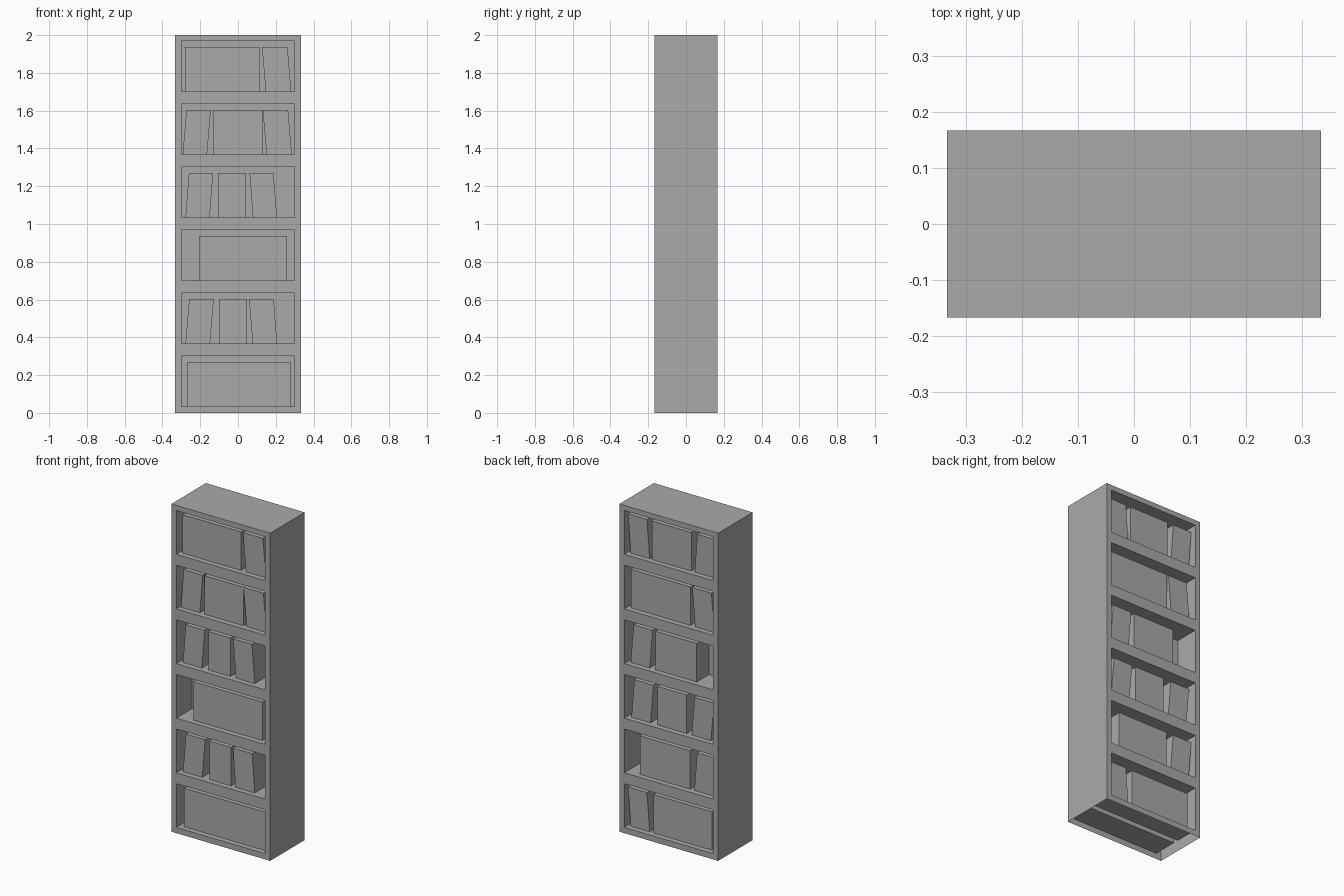
import bpy
import bmesh
from mathutils import Vector

cube = bpy.data.objects.get("Cube")
if cube:
    bpy.data.objects.remove(cube, do_unlink=True)

WIDTH, DEPTH, HEIGHT = 0.667, 0.333, 2.0
ROWS = 6
PITCH = HEIGHT / ROWS
FLOOR, CEILING = 0.035, 0.302    # niche limits within each row
NICHE = 0.30                     # niche half width
BACK = 0.0167                    # half the gap between the niches
BOOK_H, SETBACK = 0.235, 0.033

grey = bpy.data.materials.new("plain grey")
grey.use_nodes = True
colour = (0.4, 0.4, 0.4, 1.0)
grey.diffuse_color = colour
grey.node_tree.nodes["Principled BSDF"].inputs["Base Color"].default_value = colour


def add_object(name, bm):
    mesh = bpy.data.meshes.new(name)
    bm.to_mesh(mesh)
    bm.free()
    mesh.materials.append(grey)
    obj = bpy.data.objects.new(name, mesh)
    bpy.context.collection.objects.link(obj)
    return obj


def box(bm):
    verts = bmesh.ops.create_cube(bm, size=1.0)["verts"]
    return verts


# Bookcase shell: a box, open underneath, with niches pushed in on both faces
bm = bmesh.new()
for v in box(bm):
    v.co = Vector((v.co.x * WIDTH, v.co.y * DEPTH, (v.co.z + 0.5) * HEIGHT))

cuts = [((s * NICHE, 0, 0), (1, 0, 0)) for s in (-1, 1)]
cuts += [((0, 0, row * PITCH + z), (0, 0, 1))
         for row in range(ROWS) for z in (FLOOR, CEILING)]
for point, normal in cuts:
    bmesh.ops.bisect_plane(bm, geom=bm.verts[:] + bm.edges[:] + bm.faces[:],
                           plane_co=point, plane_no=normal)


def is_niche(face):
    c = face.calc_center_median()
    return (abs(face.normal.y) > 0.9 and abs(c.x) < NICHE
            and FLOOR < c.z % PITCH < CEILING)


bm.normal_update()
niches = [f for f in bm.faces if is_niche(f)]
for face in bmesh.ops.extrude_discrete_faces(bm, faces=niches)["faces"]:
    for v in face.verts:
        v.co.y = BACK if v.co.y > 0 else -BACK
underside = [f for f in bm.faces if all(v.co.z < 0.001 for v in f.verts)]
bmesh.ops.delete(bm, geom=underside, context="FACES_ONLY")
add_object("bookcase_shell", bm)


# Book blocks: (left, right, lean of the top), as seen facing that side
front_rows = [
    [(-0.27, 0.277, 0)],
    [(-0.278, -0.148, 0.02), (-0.10, 0.047, 0), (0.077, 0.207, -0.018)],
    [(-0.206, 0.258, 0)],
    [(-0.278, -0.15, 0.018), (-0.106, 0.042, 0), (0.079, 0.206, -0.018)],
    [(-0.293, -0.164, 0.02), (-0.132, 0.13, 0), (0.151, 0.285, -0.02)],
    [(-0.28, 0.113, 0), (0.147, 0.282, -0.02)],
]
back_rows = [
    [(-0.28, -0.152, -0.018), (-0.125, 0.27, 0)],
    [(-0.218, 0.121, 0), (0.15, 0.28, 0.018)],
    [(-0.275, -0.146, 0.02), (-0.10, 0.098, 0), (0.132, 0.262, 0.02)],
    [(-0.28, -0.152, 0.02), (-0.112, 0.166, 0)],
    [(-0.278, 0.123, 0), (0.155, 0.285, -0.02)],
    [(-0.28, -0.152, -0.018), (-0.137, 0.129, 0), (0.152, 0.28, 0.018)],
]


def add_books(name, rows, side):
    """side is 1 for the front and -1 for the back (turned half round)."""
    for row, books in enumerate(rows):
        for number, (left, right, lean) in enumerate(books):
            bm = bmesh.new()
            for v in box(bm):
                top = v.co.z > 0
                x = (right if v.co.x > 0 else left) + (lean if top else 0)
                y = -BACK if v.co.y > 0 else -(DEPTH / 2 - SETBACK)
                z = row * PITCH + FLOOR + (BOOK_H if top else 0)
                v.co = Vector((side * x, side * y, z))
            add_object(f"{name}_row_{row + 1}_books_{number + 1}", bm)


add_books("front", front_rows, 1)
add_books("back", back_rows, -1)
